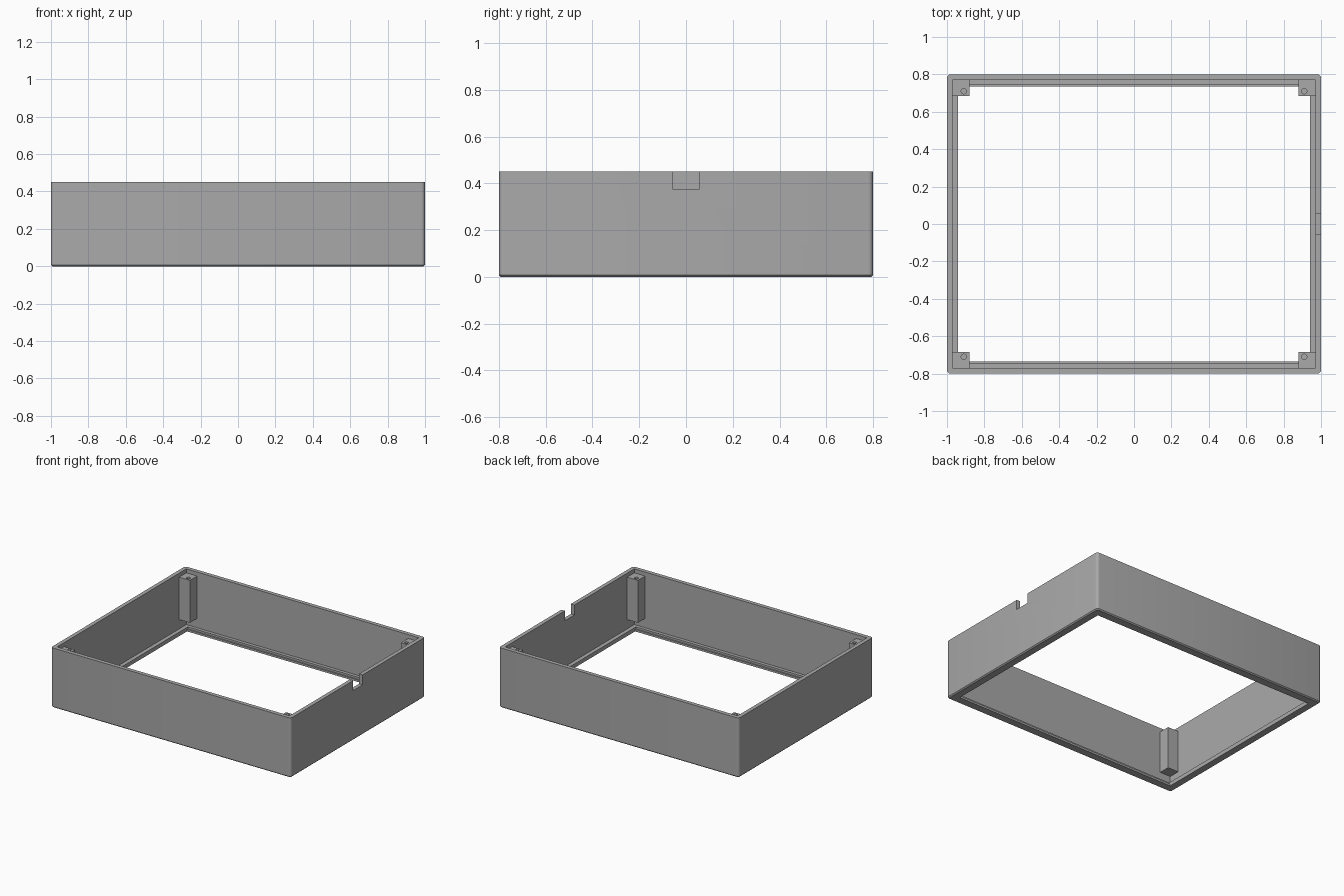
import bpy, bmesh, math
from mathutils import Vector

cube = bpy.data.objects.get("Cube")
if cube:
    bpy.data.objects.remove(cube, do_unlink=True)

grey = bpy.data.materials.new("plain grey")
grey.use_nodes = True
colour = (0.4, 0.4, 0.4, 1)
grey.diffuse_color = colour
grey.node_tree.nodes["Principled BSDF"].inputs["Base Color"].default_value = colour


def finish(bm, name):
    bmesh.ops.remove_doubles(bm, verts=bm.verts, dist=1e-5)
    bmesh.ops.recalc_face_normals(bm, faces=bm.faces)
    mesh = bpy.data.meshes.new(name)
    bm.to_mesh(mesh)
    bm.free()
    mesh.materials.append(grey)
    obj = bpy.data.objects.new(name, mesh)
    bpy.context.collection.objects.link(obj)
    return obj


def box(name, low, high):
    low, high = Vector(low), Vector(high)
    bm = bmesh.new()
    bmesh.ops.create_cube(bm, size=1)
    for v in bm.verts:
        v.co = (low + high) / 2 + v.co * (high - low)
    return finish(bm, name)


def cut(obj, cutter):
    mod = obj.modifiers.new("cut", "BOOLEAN")
    mod.operation = "DIFFERENCE"
    mod.solver = "EXACT"
    mod.object = cutter
    bpy.ops.object.select_all(action="DESELECT")
    obj.select_set(True)
    bpy.context.view_layer.objects.active = obj
    bpy.ops.object.modifier_apply(modifier=mod.name)
    bpy.data.objects.remove(cutter, do_unlink=True)


def rounded_ring(bm, hx, hy, r, z, steps=4):
    """Rectangle with rounded corners, as a ring of vertices."""
    ring = []
    for corner, (sx, sy) in enumerate([(1, 1), (-1, 1), (-1, -1), (1, -1)]):
        for i in range(steps + 1):
            a = (corner + i / steps) * math.pi / 2
            ring.append(bm.verts.new((sx * (hx - r) + r * math.cos(a),
                                      sy * (hy - r) + r * math.sin(a), z)))
    return ring


# Walls with the inward lip at the bottom: half sizes, corner radius, height
section = [
    (0.992, 0.792, 0.012, 0), (1, 0.8, 0.02, 0.008), (1, 0.8, 0.02, 0.45),
    (0.97, 0.77, 0, 0.45), (0.97, 0.77, 0, 0.03),
    (0.94, 0.745, 0, 0.03), (0.94, 0.745, 0, 0.015),
    (0.94, 0.735, 0, 0.015), (0.94, 0.735, 0, 0),
]
bm = bmesh.new()
rings = [rounded_ring(bm, *s) for s in section]
for a, b in zip(rings, rings[1:] + rings[:1]):
    for i in range(len(a)):
        j = (i + 1) % len(a)
        bm.faces.new((a[i], a[j], b[j], b[i]))
bmesh.ops.remove_doubles(bm, verts=bm.verts, dist=1e-5)
bmesh.ops.dissolve_degenerate(bm, edges=bm.edges, dist=1e-5)
frame = finish(bm, "frame_walls")

# Cable notch in the left wall
cut(frame, box("notch_cutter", (0.95, -0.057, 0.375), (1.05, 0.057, 0.5)))
bpy.ops.object.shade_smooth_by_angle(angle=math.radians(30))

# Corner screw posts, each with a blind hole
for sx, side in ((1, "left"), (-1, "right")):
    for sy, end in ((1, "back"), (-1, "front")):
        xs = sorted((sx * 0.88, sx * 0.972))
        ys = sorted((sy * 0.685, sy * 0.772))
        post = box(f"{end}_{side}_post", (xs[0], ys[0], 0.1), (xs[1], ys[1], 0.42))
        bm = bmesh.new()
        bmesh.ops.create_cone(bm, cap_ends=True, segments=24,
                              radius1=0.014, radius2=0.014, depth=0.2)
        bmesh.ops.translate(bm, verts=bm.verts, vec=(sx * 0.91, sy * 0.71, 0.4))
        cut(post, finish(bm, "hole_cutter"))
        bpy.ops.object.shade_smooth_by_angle(angle=math.radians(30))
